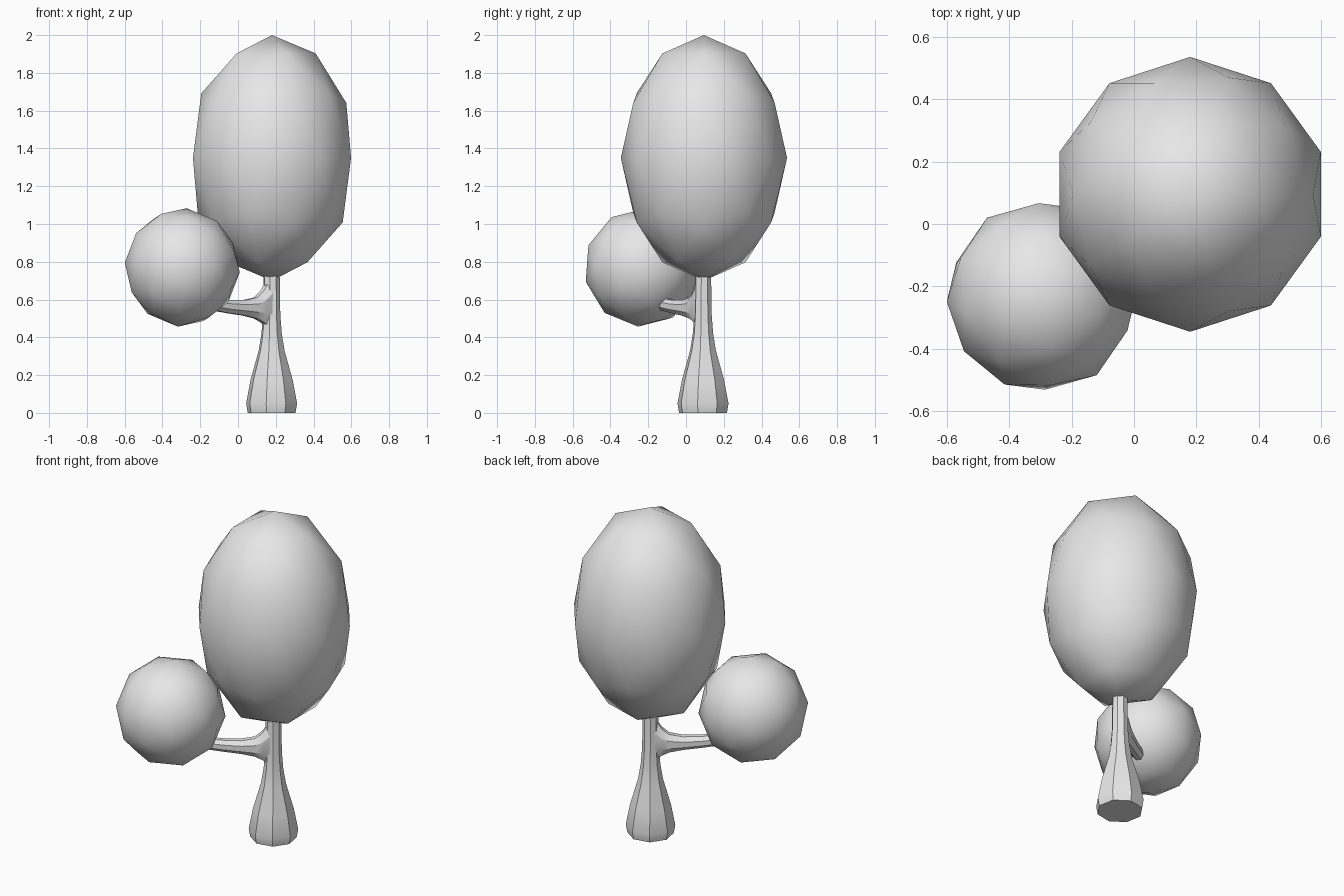
import bpy
import bmesh
import math
from mathutils import Matrix, Vector

cube = bpy.data.objects.get("Cube")
if cube:
    bpy.data.objects.remove(cube, do_unlink=True)

# One plain grey for the whole tree
GREY = (0.8, 0.8, 0.8, 1.0)
grey = bpy.data.materials.new("plain_grey")
grey.use_nodes = True
grey.diffuse_color = GREY
grey.node_tree.nodes["Principled BSDF"].inputs["Base Color"].default_value = GREY


def foliage(name, centre, size, turn):
    """Smooth, low-poly leaf ball."""
    bpy.ops.mesh.primitive_ico_sphere_add(subdivisions=2, radius=1)
    obj = bpy.context.object
    obj.name = name
    place = Matrix.Translation(centre) @ Matrix.Diagonal((*size, 1)) @ turn
    obj.data.transform(place)
    obj.data.materials.append(grey)
    bpy.ops.object.shade_smooth()
    return obj


def tube(name, rings, sides, phase):
    """Loft of elliptical rings; each ring is (centre, side vector, up vector)."""
    bm = bmesh.new()
    loops = []
    for centre, side, up in rings:
        loop = []
        for i in range(sides):
            a = phase + math.tau * i / sides
            loop.append(bm.verts.new(centre + side * math.cos(a) + up * math.sin(a)))
        loops.append(loop)
    for low, high in zip(loops, loops[1:]):
        for i in range(sides):
            j = (i + 1) % sides
            bm.faces.new((low[i], low[j], high[j], high[i]))
    bm.faces.new(loops[0])
    bm.faces.new(loops[-1])
    bmesh.ops.recalc_face_normals(bm, faces=bm.faces)
    mesh = bpy.data.meshes.new(name)
    bm.to_mesh(mesh)
    bm.free()
    mesh.materials.append(grey)
    obj = bpy.data.objects.new(name, mesh)
    bpy.context.collection.objects.link(obj)
    bpy.ops.object.select_all(action="DESELECT")
    obj.select_set(True)
    bpy.context.view_layer.objects.active = obj
    bpy.ops.object.shade_smooth_by_angle(angle=math.radians(30))
    return obj


# Tall crown
foliage("large_crown", (0.18, 0.095, 1.35), (0.44, 0.44, 0.65), Matrix.Identity(4))

# Side crown, lying with its pole towards the right
pole = Vector((-1, -0.055, 0.08)).normalized()
across = Vector((0, -0.242, 0.97))
across = (across - pole * across.dot(pole)).normalized()
turn = Matrix((across, pole.cross(across), pole)).transposed().to_4x4()
foliage("small_crown", (-0.295, -0.232, 0.77), (0.306, 0.308, 0.315), turn)

# Eight-sided trunk with a swollen foot: (height, radius)
trunk_profile = [(0, 0.129), (0.015, 0.132), (0.05, 0.138), (0.175, 0.114),
                 (0.33, 0.07), (0.42, 0.055), (0.52, 0.047), (0.78, 0.043)]
tube("trunk",
     [(Vector((0.178, 0.09, z)), Vector((r, 0, 0)), Vector((0, r, 0)))
      for z, r in trunk_profile], 8, math.radians(33))

# Branch flaring out of the trunk: (distance, height, half width, half height)
branch_profile = [(0.02, 0.58, 0.04, 0.14), (0.065, 0.562, 0.044, 0.088),
                  (0.105, 0.555, 0.042, 0.06), (0.18, 0.556, 0.04, 0.044),
                  (0.28, 0.563, 0.036, 0.038), (0.42, 0.58, 0.034, 0.034)]
out = Vector((-0.83, -0.56, 0)).normalized()
side = out.cross(Vector((0, 0, 1)))
tube("branch",
     [(Vector((0.18, 0.09, z)) + out * d, side * w, Vector((0, 0, h)))
      for d, z, w, h in branch_profile], 8, math.radians(22.5))
